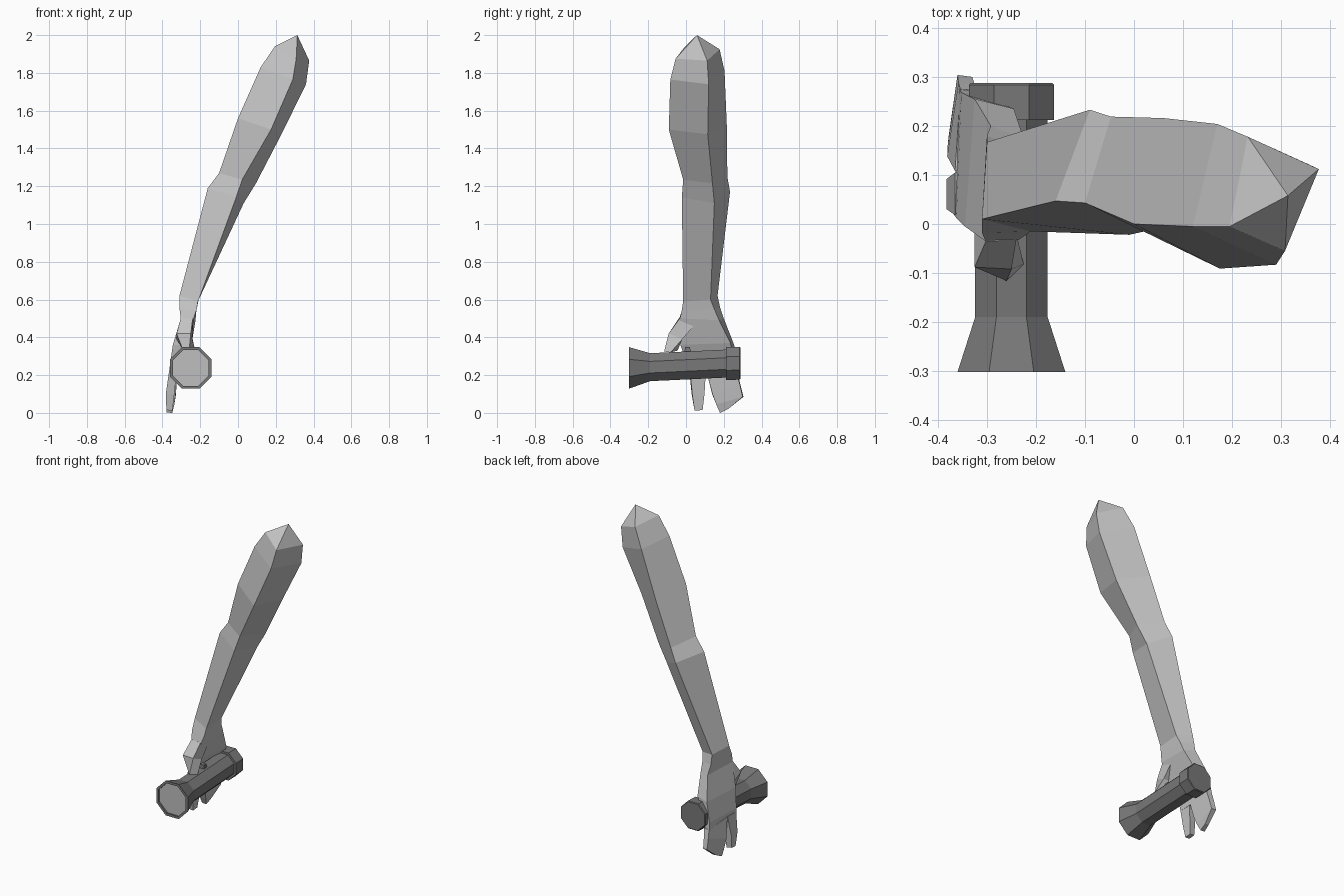
import bpy, bmesh, math


def material(name, value):
    m = bpy.data.materials.new(name)
    m.diffuse_color = (value, value, value, 1)
    return m


PALE = material("pale grey", 0.55)
DARK = material("dark grey", 0.19)
LENS = material("lens grey", 0.52)


def finish(name, bm, mats):
    bmesh.ops.remove_doubles(bm, verts=bm.verts, dist=0.0005)
    bmesh.ops.recalc_face_normals(bm, faces=bm.faces)
    me = bpy.data.meshes.new(name)
    bm.to_mesh(me)
    bm.free()
    for m in mats:
        me.materials.append(m)
    ob = bpy.data.objects.new(name, me)
    bpy.context.collection.objects.link(ob)
    return ob


def loft(name, rings, mats, tip=None, last_mat=0):
    """Skin a row of equal-sized rings; close with caps or a pointed tip."""
    bm = bmesh.new()
    vs = [[bm.verts.new(p) for p in r] for r in rings]
    n = len(rings[0])
    for a, b in zip(vs, vs[1:]):
        for i in range(n):
            j = (i + 1) % n
            bm.faces.new((a[i], a[j], b[j], b[i]))
    bm.faces.new(vs[0])
    if tip:
        t = bm.verts.new(tip)
        for i in range(n):
            bm.faces.new((vs[-1][i], vs[-1][(i + 1) % n], t))
    else:
        bm.faces.new(vs[-1]).material_index = last_mat
    return finish(name, bm, mats)


# Arm: corners run front-left, front-right, back-right, back-left
wrist = [(-.31, -.018, .555), (-.22, -.022, .545), (-.22, .15, .55), (-.30, .18, .56)]
arm = [
    wrist,
    [(-.31, .01, .62), (-.212, -.015, .59), (-.208, .13, .60), (-.30, .167, .62)],
    [(-.16, .047, 1.19), (-.01, -.022, 1.14), (.03, .15, 1.11), (-.09, .233, 1.17)],
    [(-.10, .043, 1.27), (.022, -.015, 1.235), (.095, .14, 1.215), (-.047, .219, 1.25)],
    [(0, 0, 1.56), (.175, -.091, 1.50), (.23, .115, 1.475), (.06, .216, 1.52)],
    [(.12, -.005, 1.83), (.29, -.083, 1.765), (.36, .12, 1.74), (.17, .204, 1.81)],
    [(.195, -.005, 1.94), (.308, -.055, 1.875), (.377, .112, 1.865), (.232, .178, 1.925)],
]
loft("arm", arm, [PALE], tip=(.314, .058, 2.0))

# Palm widens down from the wrist
palm = [
    wrist,
    [(-.303, -.035, .50), (-.235, -.032, .50), (-.225, .175, .49), (-.292, .20, .50)],
    [(-.345, -.005, .36), (-.29, -.03, .36), (-.245, .235, .37), (-.325, .255, .36)],
    [(-.362, .012, .24), (-.325, .015, .24), (-.318, .265, .24), (-.352, .268, .24)],
    [(-.368, .02, .19), (-.328, .025, .19), (-.322, .272, .19), (-.356, .276, .19)],
]
loft("palm", palm, [PALE])

# Thumb angles forward over the grip
thumb = [
    [(-.302, -.035, .505), (-.24, -.033, .50), (-.24, .05, .47), (-.302, .05, .47)],
    [(-.325, -.088, .42), (-.25, -.092, .42), (-.24, -.02, .39), (-.325, -.02, .39)],
    [(-.29, -.085, .33), (-.26, -.116, .325), (-.225, -.082, .32), (-.27, -.045, .33)],
]
loft("thumb", thumb, [PALE])

# Single index finger and the block of joined fingers
index = [
    [(-.365, .018, .22), (-.325, .022, .22), (-.325, .105, .22), (-.365, .105, .22)],
    [(-.382, .03, .10), (-.337, .033, .10), (-.337, .098, .10), (-.382, .092, .10)],
    [(-.379, .045, .015), (-.347, .045, .012), (-.347, .088, .015), (-.379, .086, .02)],
]
loft("index_finger", index, [PALE])
fingers = [
    [(-.365, .108, .22), (-.322, .108, .22), (-.318, .272, .20), (-.354, .275, .20)],
    [(-.381, .138, .10), (-.33, .14, .10), (-.325, .285, .15), (-.358, .288, .15)],
    [(-.38, .16, .045), (-.337, .16, .045), (-.33, .30, .085), (-.36, .304, .085)],
    [(-.378, .18, .002), (-.348, .18, .0), (-.345, .225, .022), (-.37, .228, .025)],
]
loft("joined_fingers", fingers, [PALE])


def octagon(y, r, z, x=-.25):
    """Flat-topped octagon; r is the distance to the flats."""
    k = r / math.cos(math.pi / 8)
    return [(x + k * math.cos((i + .5) * math.pi / 4), y,
             z + k * math.sin((i + .5) * math.pi / 4)) for i in range(8)]


# Torch: back cap, body and flared head, with a recessed lens
profile = [(.288, .083, .263), (.284, .087, .263), (.212, .087, .261),
           (.212, .074, .261), (-.19, .074, .242), (-.302, .11, .238),
           (-.302, .095, .238), (-.292, .095, .238)]
loft("torch", [octagon(*p) for p in profile], [DARK, LENS], last_mat=1)

# Switch on top of the torch body
switch = [[(-.25 + sx * w, .008 + sy * w, z) for sx, sy in
           ((-1, -1), (1, -1), (1, 1), (-1, 1))] for z, w in ((.31, .016), (.348, .014))]
loft("torch_switch", switch, [DARK])
